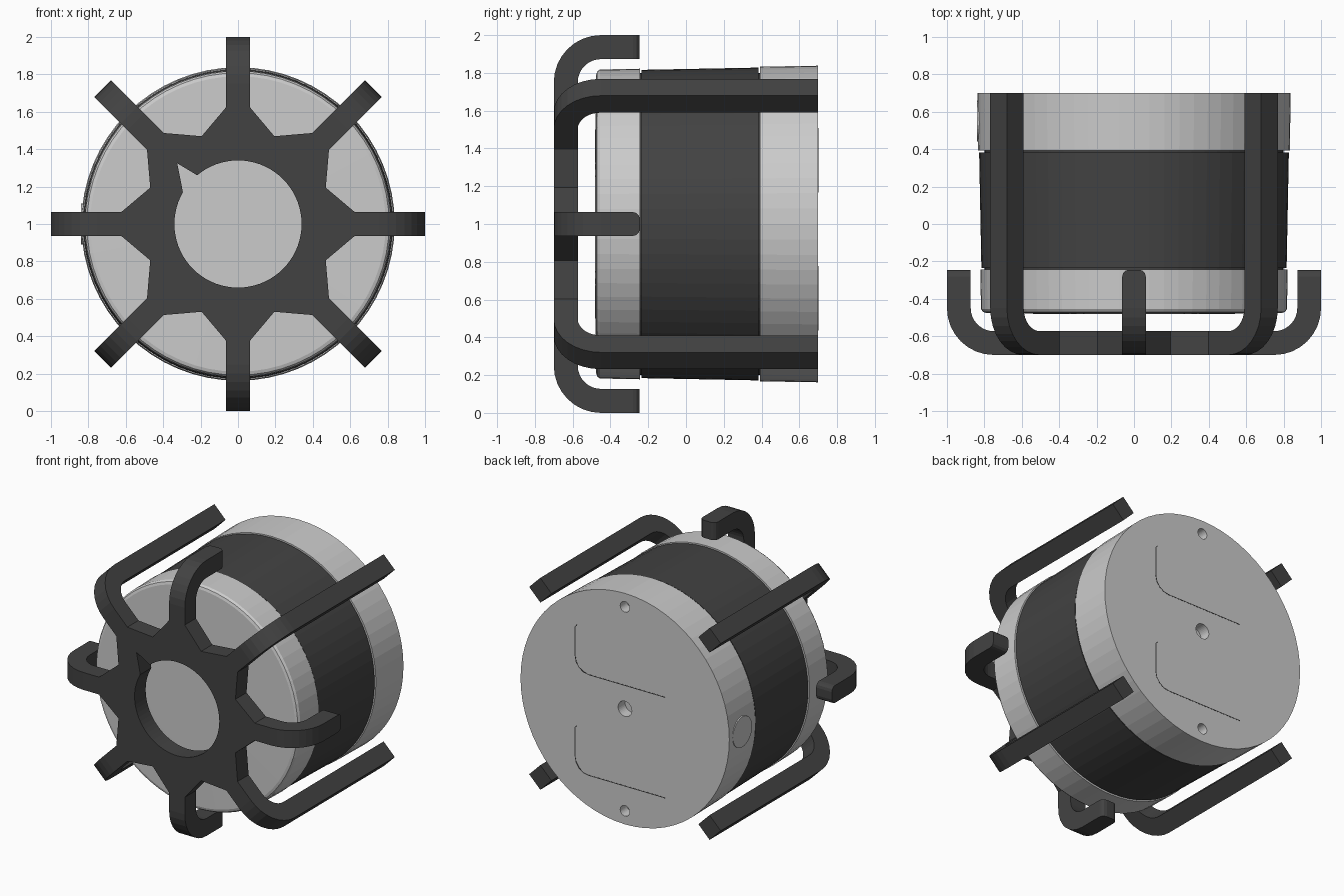
import bpy, bmesh, math
from mathutils import Vector, Matrix

if "Cube" in bpy.data.objects:
    bpy.data.objects.remove(bpy.data.objects["Cube"])

CZ = 1.0  # height of the housing axis


def material(name, v):
    m = bpy.data.materials.new(name)
    m.diffuse_color = (v, v, v, 1)
    m.use_nodes = True
    m.node_tree.nodes["Principled BSDF"].inputs["Base Color"].default_value = m.diffuse_color
    return m


LIGHT = material("light grey", 0.6)
DARK = material("dark grey", 0.055)


def add(name, bm, mat):
    bmesh.ops.recalc_face_normals(bm, faces=bm.faces[:])
    me = bpy.data.meshes.new(name)
    bm.to_mesh(me)
    bm.free()
    me.materials.append(mat)
    ob = bpy.data.objects.new(name, me)
    bpy.context.collection.objects.link(ob)
    return ob


def lathe(name, profile, mat, n=64):
    """Solid turned around the y axis from (radius, y) points, capped at both ends."""
    bm = bmesh.new()
    rings = []
    for r, y in profile:
        rings.append([bm.verts.new((r * math.cos(2 * math.pi * i / n), y,
                                    CZ + r * math.sin(2 * math.pi * i / n))) for i in range(n)])
    for a, b in zip(rings, rings[1:]):
        for i in range(n):
            j = (i + 1) % n
            bm.faces.new((a[i], a[j], b[j], b[i]))
    bm.faces.new(rings[0])
    bm.faces.new(rings[-1])
    return add(name, bm, mat)


def cylinder(name, loc, axis, r, depth, mat, n=32):
    bm = bmesh.new()
    rot = Vector((0, 0, 1)).rotation_difference(Vector(axis)).to_matrix().to_4x4()
    bmesh.ops.create_cone(bm, cap_ends=True, segments=n, radius1=r, radius2=r, depth=depth,
                          matrix=Matrix.Translation(loc) @ rot)
    return add(name, bm, mat)


def sweep(bm, sections):
    """Skin a list of four-point sections."""
    rings = [[bm.verts.new(p) for p in s] for s in sections]
    for a, b in zip(rings, rings[1:]):
        for i in range(4):
            j = (i + 1) % 4
            bm.faces.new((a[i], a[j], b[j], b[i]))
    bm.faces.new(rings[0])
    bm.faces.new(rings[-1])


# --- Housing: front cap, dark band, rear cap, hidden core in the seams ---
lathe("front_cap", [(0.4, -0.482), (0.79, -0.476), (0.808, -0.47), (0.818, -0.455),
                    (0.822, -0.243)], LIGHT)
lathe("middle_band", [(0.816, -0.235), (0.828, 0.383)], DARK)
rear = lathe("rear_cap", [(0.833, 0.392), (0.838, 0.70)], LIGHT)
lathe("inner_core", [(0.80, -0.30), (0.80, 0.45)], DARK)

# Screw holes in the back
for z, r in ((0, 0.055), (0.74, 0.038), (-0.74, 0.038)):
    cut = cylinder("hole_cutter", (0, 0.70, CZ + z), (0, 1, 0), r, 0.16, LIGHT)
    cut.hide_render = True
    mod = rear.modifiers.new("hole", 'BOOLEAN')
    mod.operation = 'DIFFERENCE'
    mod.solver = 'EXACT'
    mod.object = cut
bpy.context.view_layer.update()
dg = bpy.context.evaluated_depsgraph_get()
cut_mesh = bpy.data.meshes.new_from_object(rear.evaluated_get(dg))
rear.modifiers.clear()
rear.data = cut_mesh
for ob in [o for o in bpy.data.objects if o.name.startswith("hole_cutter")]:
    bpy.data.objects.remove(ob)

# Fine seam lines on the back
for label, top in (("upper", 0.49), ("lower", -0.24)):
    path = [(0.385, top + 0.015), (0.40, top), (0.40, top - 0.21)]
    path += [(0.29 + 0.11 * math.cos(t), top - 0.21 + 0.11 * math.sin(t))
             for t in (-math.pi / 8 * k for k in range(1, 5))]
    path += [(-0.32, top - 0.32)]
    secs = []
    for i, p in enumerate(path):
        a, b = path[max(i - 1, 0)], path[min(i + 1, len(path) - 1)]
        d = Vector((b[0] - a[0], b[1] - a[1])).normalized() * 0.003
        l, r = (p[0] - d.y, p[1] + d.x), (p[0] + d.y, p[1] - d.x)
        secs.append([(l[0], 0.698, CZ + l[1]), (r[0], 0.698, CZ + r[1]),
                     (r[0], 0.701, CZ + r[1]), (l[0], 0.701, CZ + l[1])])
    bm = bmesh.new()
    sweep(bm, secs)
    add(label + "_back_seam", bm, DARK)

# Round plug on the side of the rear cap
cylinder("side_plug", (-0.818, 0.55, CZ), (1, 0, 0), 0.11, 0.042, LIGHT)

# --- Star plate with a notched round opening ---
HW, R0, THICK = 0.063, 0.625, 0.127
outline = []
for k in range(8):
    a = k * math.pi / 4
    for s in (-HW, HW):
        outline.append((R0 * math.cos(a) - s * math.sin(a), R0 * math.sin(a) + s * math.cos(a)))
    v = a + math.pi / 8
    outline.append((0.508 * math.cos(v), 0.508 * math.sin(v)))
opening = []
for k in range(72):
    deg = k * 5
    if deg == 140:
        opening.append((-0.325, 0.325))
    elif deg not in (135, 145):
        opening.append((0.34 * math.cos(math.radians(deg)), 0.34 * math.sin(math.radians(deg))))
cu = bpy.data.curves.new("star_outline", 'CURVE')
cu.dimensions = '2D'
cu.fill_mode = 'BOTH'
cu.extrude = THICK / 2
for pts in (outline, opening):
    sp = cu.splines.new('POLY')
    sp.points.add(len(pts) - 1)
    for p, c in zip(sp.points, pts):
        p.co = (c[0], c[1], 0, 1)
    sp.use_cyclic_u = True
tmp = bpy.data.objects.new("star_outline", cu)
bpy.context.collection.objects.link(tmp)
bpy.context.view_layer.update()
dg = bpy.context.evaluated_depsgraph_get()
me = bpy.data.meshes.new_from_object(tmp.evaluated_get(dg))
bpy.data.objects.remove(tmp)
bm = bmesh.new()
bm.from_mesh(me)
bmesh.ops.remove_doubles(bm, verts=bm.verts[:], dist=1e-5)
bmesh.ops.transform(bm, verts=bm.verts[:], matrix=Matrix.Translation((0, -0.70 + THICK / 2, CZ))
                    @ Matrix.Rotation(math.pi / 2, 4, 'X'))
for f in bm.faces:
    f.material_index = 0
    f.smooth = False
add("star_plate", bm, DARK)


# --- Eight bent arms: short ones on the axes, long ones on the diagonals ---
def arm(name, angle, reach, y_end, round_tip):
    ro, ri, yc = 0.25, 0.25 - THICK, -0.45
    rc = reach - ro
    st = [((R0, -0.70), (R0, -0.70 + THICK), HW)]
    for k in range(9):
        t = k * math.pi / 16
        s, c = math.sin(t), math.cos(t)
        st.append(((rc + ro * s, yc - ro * c), (rc + ri * s, yc - ri * c), HW))
    tip = [(0.035, 0), (0.017, 0.005), (0.005, 0.017), (0, 0.035)] if round_tip else [(0, 0)]
    for dy, dw in tip:
        st.append(((reach, y_end - dy), (reach - THICK, y_end - dy), HW - dw))
    ca, sa = math.cos(angle), math.sin(angle)

    def pt(p, w):
        return (p[0] * ca - w * sa, p[1], CZ + p[0] * sa + w * ca)
    bm = bmesh.new()
    sweep(bm, [[pt(o, -w), pt(o, w), pt(i, w), pt(i, -w)] for o, i, w in st])
    add(name, bm, DARK)


for k in range(4):
    arm(f"short_arm_{k + 1}", k * math.pi / 2, 1.0, -0.245, True)
    arm(f"long_arm_{k + 1}", k * math.pi / 2 + math.pi / 4, 1.024, 0.70, False)
